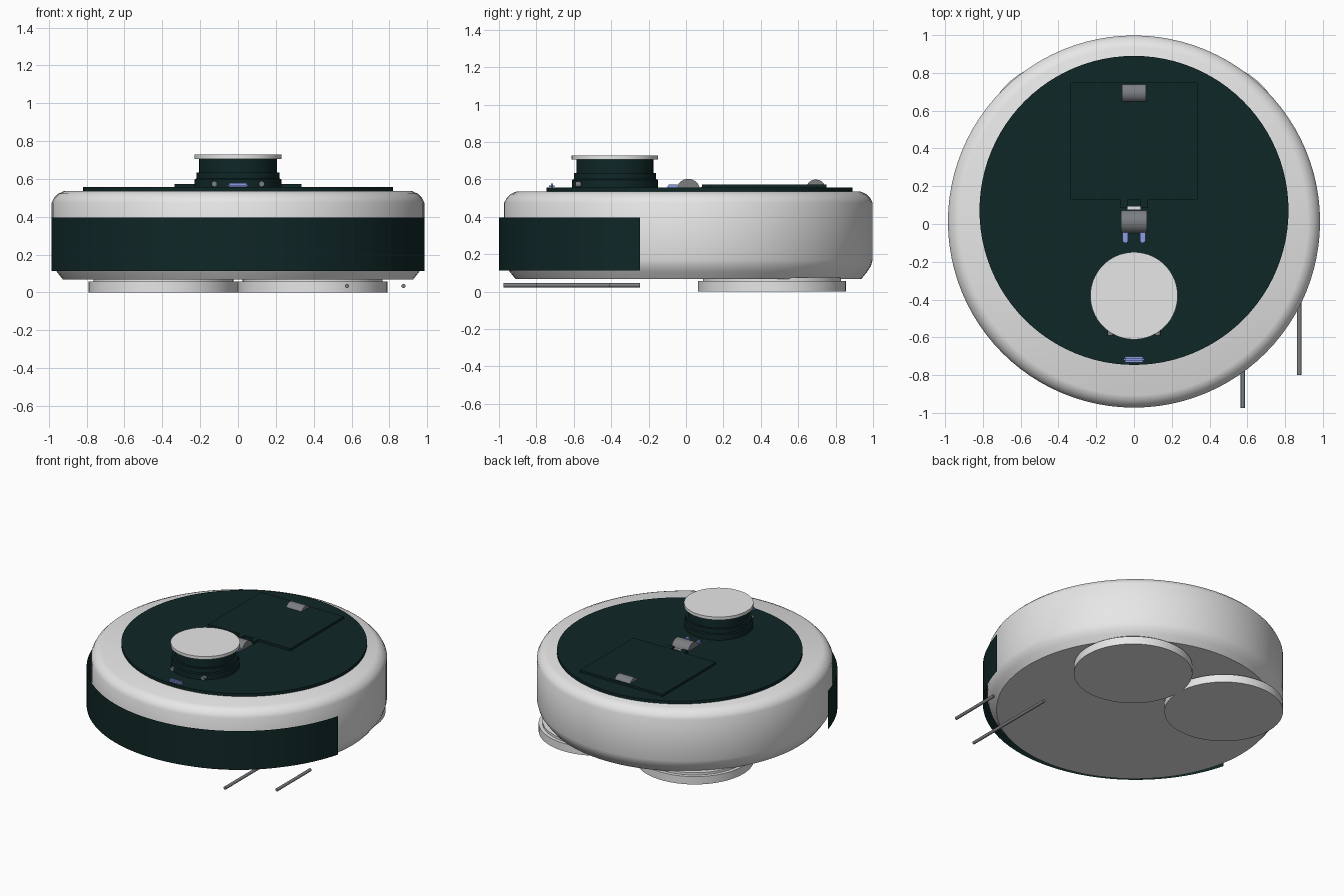
import bpy, bmesh, math
from mathutils import Matrix

cube = bpy.data.objects.get("Cube")
if cube:
    bpy.data.objects.remove(cube, do_unlink=True)


def material(name, color):
    m = bpy.data.materials.new(name)
    m.use_nodes = True
    m.diffuse_color = (*color, 1)
    m.node_tree.nodes["Principled BSDF"].inputs["Base Color"].default_value = (*color, 1)
    return m


LIGHT = material("light grey", (0.8, 0.81, 0.8))
DARK = material("dark teal", (0.005, 0.02, 0.02))
GREY = material("mid grey", (0.2, 0.21, 0.22))
BLUE = material("soft blue", (0.27, 0.33, 0.8))


def finish(name, bm, mat, smooth=30):
    mesh = bpy.data.meshes.new(name)
    bmesh.ops.recalc_face_normals(bm, faces=bm.faces)
    bm.to_mesh(mesh)
    bm.free()
    ob = bpy.data.objects.new(name, mesh)
    bpy.context.collection.objects.link(ob)
    mesh.materials.append(mat)
    if smooth:
        bpy.ops.object.select_all(action='DESELECT')
        ob.select_set(True)
        bpy.context.view_layer.objects.active = ob
        bpy.ops.object.shade_smooth_by_angle(angle=math.radians(smooth))
    return ob


def lathe(name, profile, x, y, mat, smooth=30, n=96):
    """Closed solid of revolution from (radius, z) pairs, bottom to top."""
    bm = bmesh.new()
    rings = [[bm.verts.new((x + r * math.cos(2 * math.pi * i / n),
                            y + r * math.sin(2 * math.pi * i / n), z))
              for i in range(n)] for r, z in profile]
    for a, b in zip(rings, rings[1:]):
        for i in range(n):
            j = (i + 1) % n
            bm.faces.new((a[i], a[j], b[j], b[i]))
    bm.faces.new(rings[0])
    bm.faces.new(rings[-1])
    return finish(name, bm, mat, smooth)


def rod(name, r, length, centre, axis, mat, n=24):
    bm = bmesh.new()
    turn = Matrix.Rotation(math.pi / 2, 4, 'Y' if axis == 'X' else 'X')
    bmesh.ops.create_cone(bm, cap_ends=True, segments=n, radius1=r, radius2=r,
                          depth=length, matrix=Matrix.Translation(centre) @ turn)
    return finish(name, bm, mat)


def box(name, x0, x1, y0, y1, z0, z1, mat, bevel=0):
    bm = bmesh.new()
    m = Matrix.Translation(((x0 + x1) / 2, (y0 + y1) / 2, (z0 + z1) / 2))
    bmesh.ops.create_cube(bm, size=1, matrix=m @ Matrix.Diagonal((x1 - x0, y1 - y0, z1 - z0, 1)))
    if bevel:
        bmesh.ops.bevel(bm, geom=bm.edges[:], offset=bevel, segments=2, affect='EDGES')
    return finish(name, bm, mat, 40 if bevel else 0)


# Main round shell with softened rims
lathe("body_shell", [(0.925, 0.068), (0.955, 0.105), (0.975, 0.135), (0.985, 0.17),
                     (0.985, 0.475), (0.972, 0.5), (0.95, 0.522), (0.92, 0.535)],
      0, 0.013, LIGHT, 50)

# Thin front bumper wrapped around the shell
bm = bmesh.new()
end = math.asin(0.265 / 1.02)
columns = []
for i in range(65):
    t = math.pi + end + (math.pi - 2 * end) * i / 64
    columns.append([bm.verts.new((1.02 * math.cos(t), 0.02 + 1.02 * math.sin(t), z))
                    for z in (0.112, 0.395)])
for a, b in zip(columns, columns[1:]):
    bm.faces.new((a[0], b[0], b[1], a[1]))
finish("front_bumper", bm, DARK)

# Top plate and dust bin lid with its tab
lathe("top_plate", [(0.818, 0.53), (0.818, 0.556)], 0, 0.072, DARK)
box("bin_lid", -0.335, 0.335, 0.13, 0.75, 0.55, 0.573, DARK)
for s in (-1, 1):
    box("lid_tab", s * 0.055 - 0.02, s * 0.055 + 0.02, 0.085, 0.135, 0.55, 0.573, DARK)
box("tab_gap", -0.035, 0.035, 0.078, 0.092, 0.55, 0.56, LIGHT)

# Rounded latches
rod("lid_latch", 0.053, 0.126, (0, 0.694, 0.546), 'X', GREY, 32)
rod("lid_hinge", 0.063, 0.136, (0, 0.012, 0.54), 'X', GREY, 32)

# Sensor turret
lathe("turret_base", [(0.229, 0.55), (0.229, 0.597), (0.22, 0.602), (0.22, 0.635)],
      0, -0.38, DARK)
lathe("turret_neck", [(0.205, 0.63), (0.205, 0.708)], 0, -0.38, DARK)
lathe("turret_cap", [(0.231, 0.706), (0.231, 0.728)], 0, -0.38, LIGHT)
for s in (-1, 1):
    rod("turret_stud", 0.015, 0.03, (s * 0.125, -0.575, 0.573), 'Y', GREY)
    box("button", s * 0.046 - 0.014, s * 0.046 + 0.014, -0.1, -0.04, 0.55, 0.572, BLUE, 0.006)
box("front_indicator", -0.056, 0.056, -0.732, -0.702, 0.55, 0.577, BLUE, 0.009)

# Mop discs with short mounts
for s in (-1, 1):
    lathe("mop_disc", [(0.395, 0), (0.395, 0.058)], s * 0.394, 0.46, LIGHT)
    lathe("mop_mount", [(0.37, 0.05), (0.37, 0.075)], s * 0.394, 0.46, LIGHT)

# Side brush rods
rod("inner_brush_rod", 0.011, 0.73, (0.576, -0.61, 0.034), 'Y', GREY)
rod("outer_brush_rod", 0.011, 0.39, (0.875, -0.605, 0.034), 'Y', GREY)
